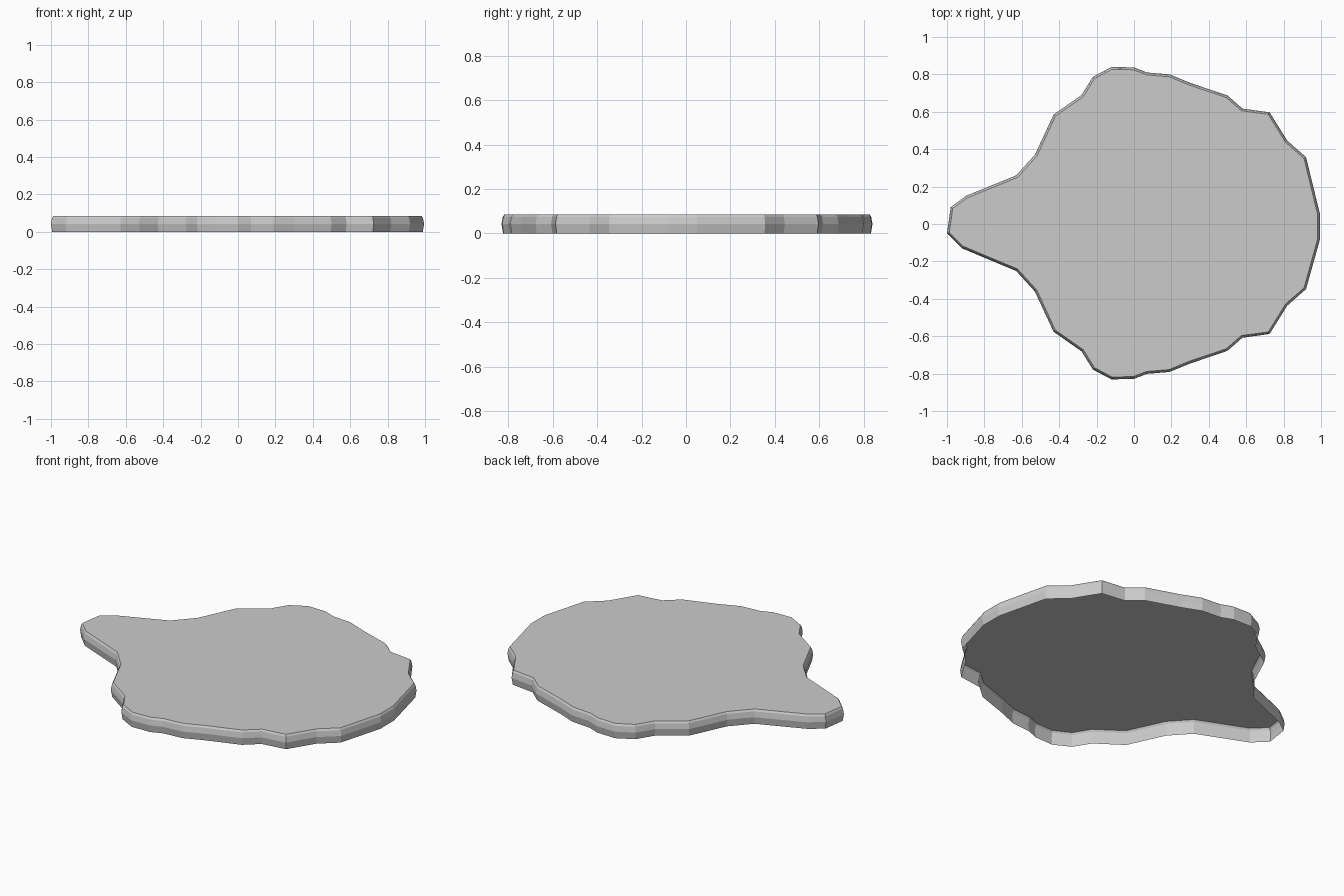
import bpy, bmesh
from mathutils import Vector

if "Cube" in bpy.data.objects:
    bpy.data.objects.remove(bpy.data.objects["Cube"])

# Half outline of the slab from nose to tail; the other half is nearly its mirror
side = [(-0.63, 0.26), (-0.53, 0.37), (-0.43, 0.585), (-0.28, 0.69), (-0.22, 0.787),
        (-0.12, 0.84), (0.0, 0.837), (0.07, 0.81), (0.19, 0.80), (0.30, 0.755),
        (0.50, 0.687), (0.58, 0.617), (0.725, 0.597), (0.82, 0.445), (0.92, 0.357)]
upper = [(-0.98, 0.09), (-0.90, 0.15)] + side + [(0.995, 0.05)]
lower = [(-1.0, -0.05), (-0.92, -0.13)] + [(x, 0.009 - y) for x, y in side] + [(0.995, -0.08)]
outline = [Vector(p) for p in lower + upper[::-1]]


def inset(points, d):
    """Move every corner of a counter-clockwise outline inward by d."""
    result = []
    for i, p in enumerate(points):
        a = (p - points[i - 1]).normalized()
        b = (points[(i + 1) % len(points)] - p).normalized()
        n = (Vector((-a.y, a.x)) + Vector((-b.y, b.x))).normalized()
        result.append(p + n * d)
    return result


# Thin slab: bulging rim wall, chamfered lip, flat top, open underside
bm = bmesh.new()
rings = []
for z, d in [(0.0, 0.007), (0.042, 0.0), (0.074, 0.006), (0.085, 0.013)]:
    rings.append([bm.verts.new((p.x, p.y, z)) for p in inset(outline, d)])
for low, high in zip(rings, rings[1:]):
    for i in range(len(low)):
        j = (i + 1) % len(low)
        bm.faces.new((low[i], low[j], high[j], high[i]))
bm.faces.new(rings[-1])

mesh = bpy.data.meshes.new("stone_slab")
bm.to_mesh(mesh)
bm.free()
slab = bpy.data.objects.new("stone_slab", mesh)
bpy.context.collection.objects.link(slab)
